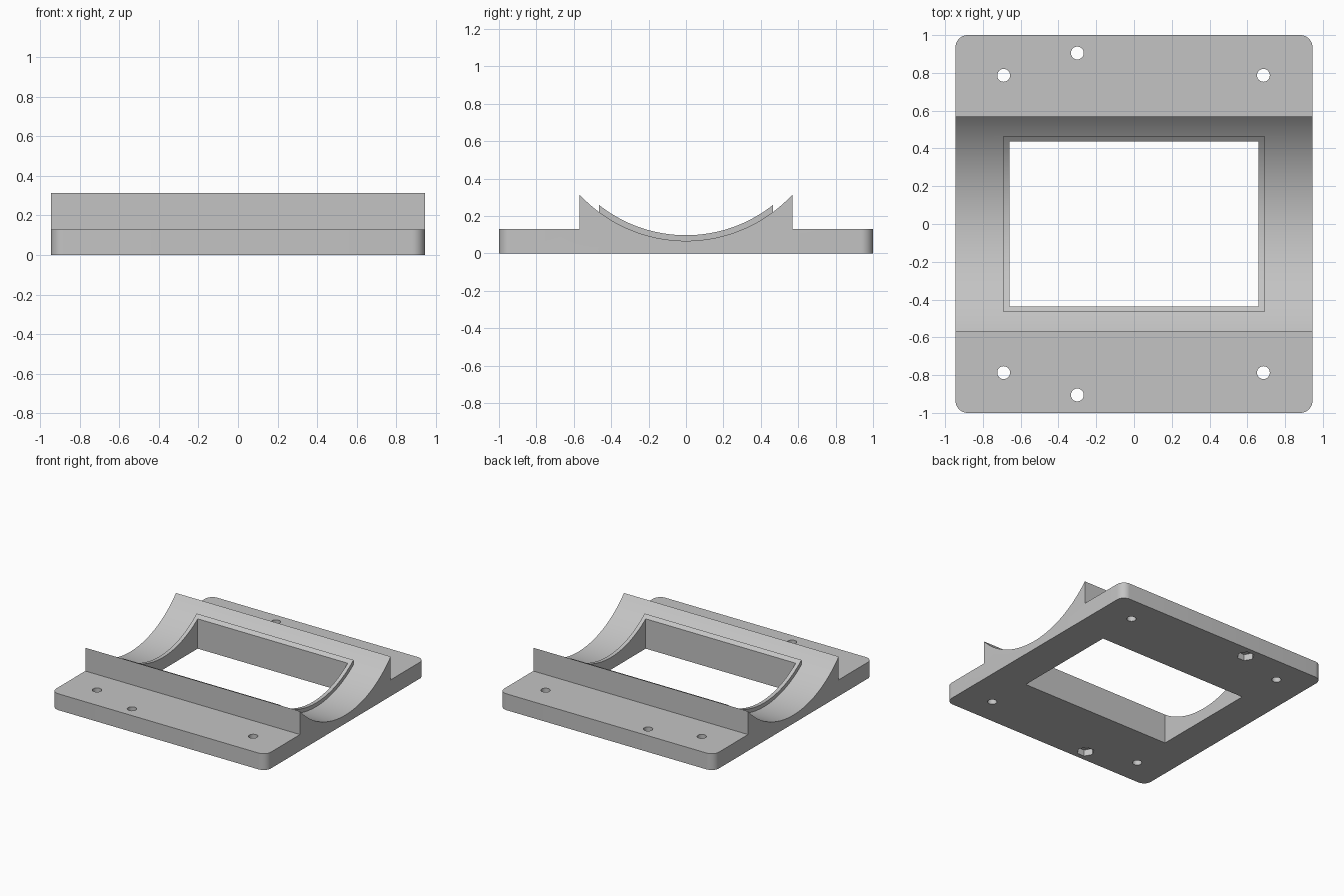
import bpy, bmesh, math
from mathutils import Matrix

HALF_X, HALF_Y = 0.945, 1.0
PLATE_Z, RIDGE_Y = 0.13, 0.57
AXIS_Z, RADIUS = 0.846, 0.779      # cradle cylinder axis height and radius
LIP = 0.03                         # lip height and width
WIN_X, WIN_Y = 0.66, 0.436

cube = bpy.data.objects.get("Cube")
if cube:
    bpy.data.objects.remove(cube, do_unlink=True)

grey = bpy.data.materials.new("light grey")
grey.use_nodes = True
grey.diffuse_color = (0.55, 0.55, 0.55, 1)
grey.node_tree.nodes["Principled BSDF"].inputs["Base Color"].default_value = grey.diffuse_color


def add_object(name, bm):
    bmesh.ops.recalc_face_normals(bm, faces=bm.faces)
    mesh = bpy.data.meshes.new(name)
    bm.to_mesh(mesh)
    bm.free()
    mesh.materials.append(grey)
    obj = bpy.data.objects.new(name, mesh)
    bpy.context.collection.objects.link(obj)
    return obj


def extrude_x(profile, half):
    """Prism along x from a (y, z) profile."""
    bm = bmesh.new()
    face = bm.faces.new([bm.verts.new((-half, y, z)) for y, z in profile])
    out = bmesh.ops.extrude_face_region(bm, geom=[face])
    moved = [v for v in out["geom"] if isinstance(v, bmesh.types.BMVert)]
    bmesh.ops.translate(bm, vec=(2 * half, 0, 0), verts=moved)
    return bm


def arc(half_y, radius, steps=48):
    """Lower arc around the cradle axis, from +y to -y."""
    a = math.asin(half_y / radius)
    angles = [a - 2 * a * i / steps for i in range(steps + 1)]
    return [(radius * math.sin(t), AXIS_Z - radius * math.cos(t)) for t in angles]


def prism(name, x, y, radius, z0, z1, sides, turn=0.0):
    bm = bmesh.new()
    place = Matrix.Translation((x, y, (z0 + z1) / 2)) @ Matrix.Rotation(turn, 4, "Z")
    bmesh.ops.create_cone(bm, cap_ends=True, segments=sides, radius1=radius,
                          radius2=radius, depth=z1 - z0, matrix=place)
    return add_object(name, bm)


def combine(target, tool, operation):
    mod = target.modifiers.new("combine", "BOOLEAN")
    mod.operation, mod.solver, mod.object = operation, "EXACT", tool
    bpy.context.view_layer.update()
    graph = bpy.context.evaluated_depsgraph_get()
    mesh = bpy.data.meshes.new_from_object(target.evaluated_get(graph))
    target.modifiers.clear()
    target.data = mesh
    bpy.data.objects.remove(tool, do_unlink=True)


# Base plate with two ridges and the round trough between them
profile = [(-HALF_Y, PLATE_Z), (-HALF_Y, 0), (HALF_Y, 0), (HALF_Y, PLATE_Z), (RIDGE_Y, PLATE_Z)]
profile += arc(RIDGE_Y, RADIUS) + [(-RIDGE_Y, PLATE_Z)]
bm = extrude_x(profile, HALF_X)
corners = [e for e in bm.edges
           if all(abs(abs(v.co.y) - HALF_Y) < 1e-4 for v in e.verts)
           and abs(e.verts[0].co.z - e.verts[1].co.z) > 0.1]
bmesh.ops.bevel(bm, geom=corners, offset=0.065, segments=10, profile=0.5, affect="EDGES")
cradle = add_object("cradle_plate", bm)

# Raised lip around the window, following the trough
lip_y = WIN_Y + LIP
lip = add_object("window_lip", extrude_x(
    arc(lip_y, RADIUS - LIP) + arc(lip_y, RADIUS + 0.02)[::-1], WIN_X + LIP))
combine(cradle, lip, "UNION")

# Rectangular window
window = add_object("window_cutter", extrude_x(
    [(-WIN_Y, -0.5), (WIN_Y, -0.5), (WIN_Y, 0.8), (-WIN_Y, 0.8)], WIN_X))
combine(cradle, window, "DIFFERENCE")

# Screw holes, with hexagonal nut pockets below the middle pair
for side in (-1, 1):
    for x, y in ((-0.69, 0.787), (0.685, 0.787), (-0.3, 0.905)):
        combine(cradle, prism("hole_cutter", x, side * y, 0.034, -0.1, 0.3, 32), "DIFFERENCE")
    pocket = prism("nut_cutter", -0.3, side * 0.905, 0.064, -0.1, 0.05, 6, math.pi / 6)
    # Keep one hexagon corner pointing along y
    pocket.data.transform(Matrix.Identity(4))
    combine(cradle, pocket, "DIFFERENCE")

# Smooth the curved walls, keep the edges crisp
bpy.ops.object.select_all(action="DESELECT")
cradle.select_set(True)
bpy.context.view_layer.objects.active = cradle
bpy.ops.object.shade_smooth_by_angle(angle=math.radians(25))
